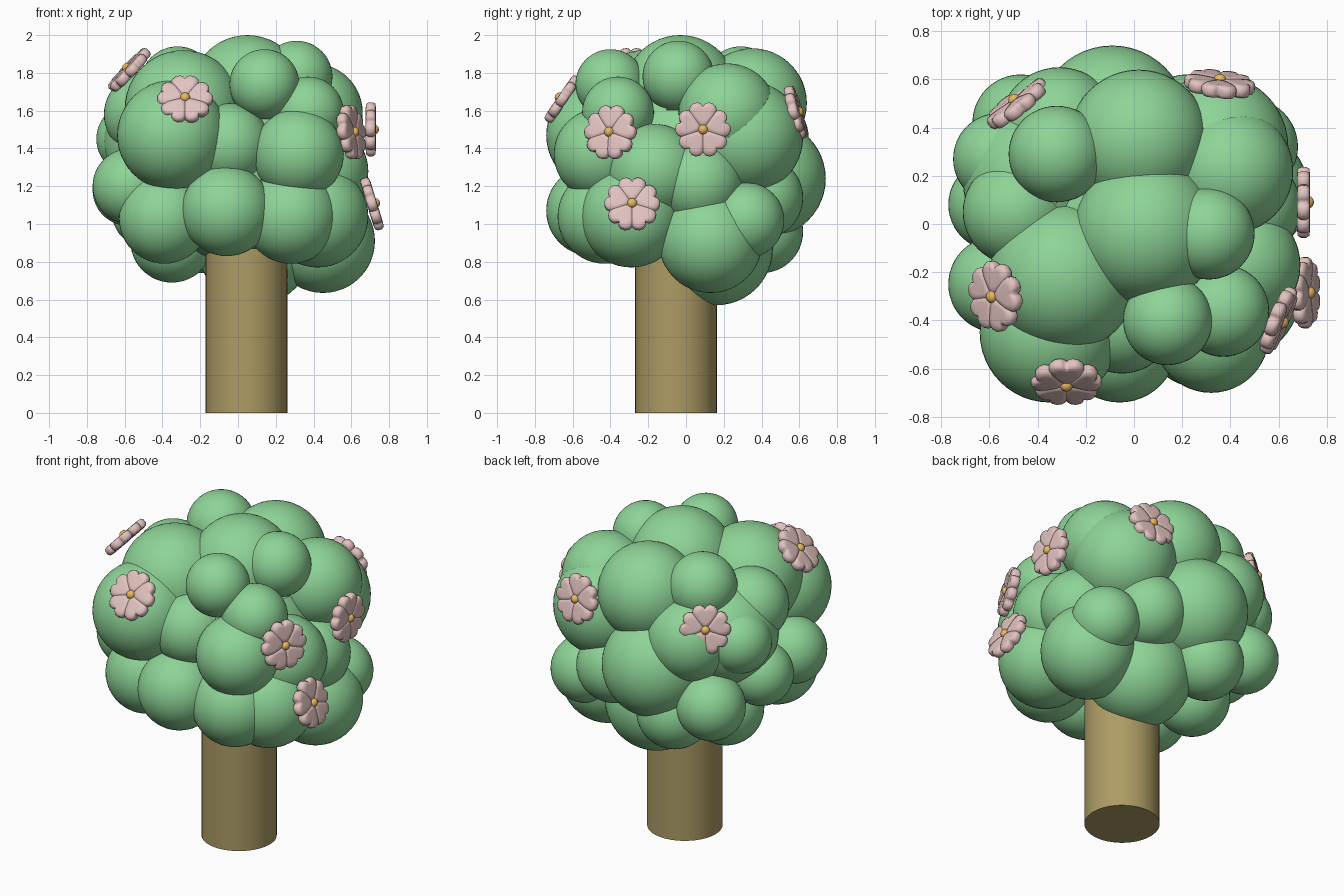
import bpy, bmesh, math
from mathutils import Vector, Matrix

if "Cube" in bpy.data.objects:
    bpy.data.objects.remove(bpy.data.objects["Cube"])


def material(name, rgb):
    m = bpy.data.materials.new(name)
    m.diffuse_color = (*rgb, 1)
    m.use_nodes = True
    m.node_tree.nodes["Principled BSDF"].inputs["Base Color"].default_value = m.diffuse_color
    return m


GREEN = material("leaf_green", (0.27, 0.66, 0.31))
BROWN = material("bark", (0.42, 0.33, 0.13))
PINK = material("petal_pink", (0.77, 0.55, 0.53))
GOLD = material("flower_gold", (0.80, 0.48, 0.12))


def finish(bm, name, mat):
    me = bpy.data.meshes.new(name)
    bm.to_mesh(me)
    bm.free()
    for p in me.polygons:
        p.use_smooth = True
    me.materials.append(mat)
    return me


def place(me, name, matrix=Matrix()):
    ob = bpy.data.objects.new(name, me)
    ob.matrix_world = matrix
    bpy.context.collection.objects.link(ob)
    return ob


# Trunk
bpy.ops.mesh.primitive_cylinder_add(vertices=48, radius=0.216, depth=0.87, location=(0.045, -0.053, 0.435))
trunk = bpy.context.object
trunk.name = "trunk"
trunk.data.materials.append(BROWN)
bpy.ops.object.shade_smooth_by_angle(angle=math.radians(40))

# Foliage: overlapping round lobes (x, y, z, radius)
front = [(-.35, -.45, 1.47, .29), (-.06, -.50, 1.07, .24), (.32, -.46, 1.37, .24), (.28, -.43, 1.04, .25),
         (-.39, -.35, 1.03, .24), (-.05, -.40, 1.42, .22)]
right = [(.42, -.29, 1.04, .27), (.45, .13, .91, .275), (.44, -.17, 1.28, .25), (.46, .07, 1.22, .23),
         (.48, .32, 1.02, .20), (.37, -.36, 1.59, .19)]
top = [(.14, -.40, 1.74, .185), (-.29, -.22, 1.61, .31), (.05, -.03, 1.70, .30), (.31, -.04, 1.78, .19),
       (.40, .22, 1.59, .26), (-.32, .29, 1.74, .20), (.02, .35, 1.64, .29), (-.49, .05, 1.58, .22)]
back = [(.34, .32, 1.46, .30), (-.09, .43, 1.24, .31), (-.47, .42, 1.07, .20), (-.20, .40, .96, .22),
        (-.31, .40, 1.45, .25), (.22, .40, 1.14, .22)]
left = [(-.57, -.25, 1.20, .20), (-.56, .27, 1.45, .19), (-.40, .18, 1.44, .31), (-.58, .08, 1.18, .19),
        (-.35, .10, .91, .22)]
under = [(.09, .16, .87, .30), (0, 0, 1.3, .50)]
lobes = [(Vector(l[:3]), l[3]) for l in front + right + top + back + left + under]

# Build the crown as one skin, dropping faces buried inside other lobes
crown = bmesh.new()
for c, r in lobes:
    made = bmesh.ops.create_uvsphere(crown, u_segments=48, v_segments=24, radius=r,
                                     matrix=Matrix.Translation(c))
    others = [(oc, orad - .025) for oc, orad in lobes if oc is not c and (oc - c).length < r + orad]
    faces = {f for v in made["verts"] for f in v.link_faces}
    buried = []
    for f in faces:
        mid = f.calc_center_median()
        if any((mid - oc).length_squared < orad * orad for oc, orad in others):
            buried.append(f)
    bmesh.ops.delete(crown, geom=buried, context='FACES')
place(finish(crown, "foliage", GREEN), "foliage")

# Heart-shaped petal: mirrored half outline, puffed and rounded in layers
half = [(.010, .010), (.035, .034), (.07, .061), (.10, .073), (.122, .069), (.138, .052), (.144, .030), (.138, .012)]
outline = half + [(.122, 0)] + [(x, -y) for x, y in reversed(half)]
bm = bmesh.new()
centre = Vector((.082, 0, 0))
layers = [(.55, -.027), (.88, -.024), (1, -.011), (1, .011), (.88, .024), (.55, .027)]
rings = []
for s, z in layers:
    rings.append([bm.verts.new(centre + (Vector((x, y, 0)) - centre) * s + Vector((0, 0, z))) for x, y in outline])
n = len(outline)
for a, b in zip(rings, rings[1:]):
    for i in range(n):
        bm.faces.new((a[i], a[(i + 1) % n], b[(i + 1) % n], b[i]))
for ring, z in ((rings[0], -.026), (rings[-1], .024)):
    tip = bm.verts.new(centre + Vector((0, 0, z)))
    for i in range(n):
        bm.faces.new((ring[i], ring[(i + 1) % n], tip))
bmesh.ops.recalc_face_normals(bm, faces=bm.faces)
petal = finish(bm, "petal", PINK)

# Flower centre
bm = bmesh.new()
bmesh.ops.create_uvsphere(bm, u_segments=20, v_segments=12, radius=.027)
bud = finish(bm, "flower_centre", GOLD)

# Flowers: position and facing direction
flowers = [((.703, .09, 1.50), (1, 0, 0)), ((.60, -.40, 1.485), (.91, -.39, .15)),
           ((.71, -.285, 1.105), (.95, 0, .29)), ((-.575, -.30, 1.815), (-.72, -.10, .68)),
           ((-.28, -.655, 1.66), (0, -.82, .56)), ((.355, .58, 1.59), (.1, .95, .26)),
           ((-.485, .50, 1.59), (-.58, .74, .20))]
for pos, facing in flowers:
    zax = Vector(facing).normalized()
    xax = Vector((0, 0, 1)).cross(zax).normalized()
    yax = zax.cross(xax)
    frame = Matrix.Translation(pos) @ Matrix((xax, yax, zax)).transposed().to_4x4()
    for k in range(5):
        place(petal, "flower_petal", frame @ Matrix.Rotation(math.radians(90 + 72 * k), 4, 'Z'))
    place(bud, "flower_centre", frame @ Matrix.Translation((0, 0, .016)))
